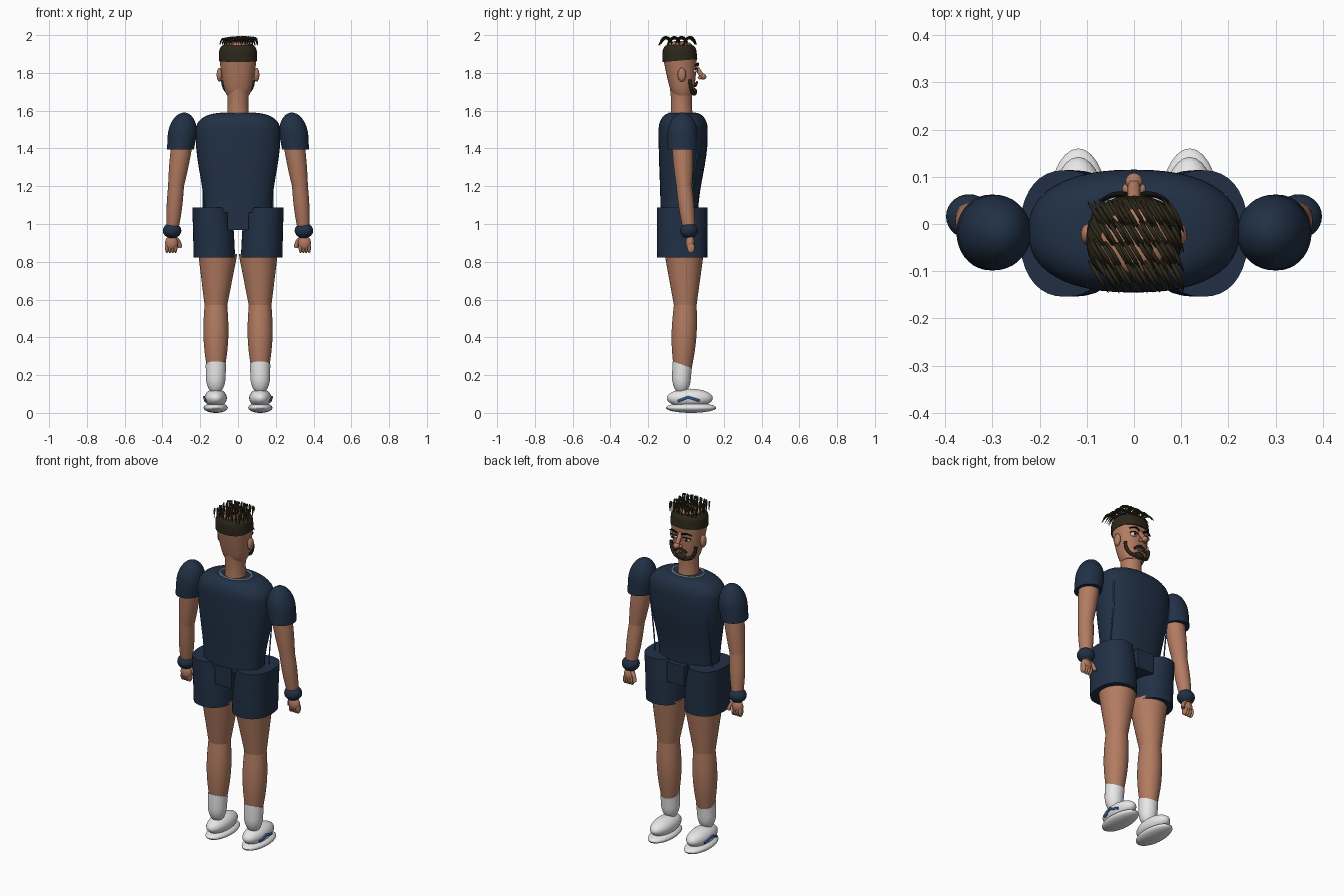
import bpy, bmesh, math, random
from mathutils import Vector

if "Cube" in bpy.data.objects:
    bpy.data.objects.remove(bpy.data.objects["Cube"])
random.seed(4)


def material(name, red, green, blue):
    mat = bpy.data.materials.new(name)
    mat.use_nodes = True
    mat.diffuse_color = (red, green, blue, 1)
    shader = mat.node_tree.nodes["Principled BSDF"]
    shader.inputs["Base Color"].default_value = mat.diffuse_color
    return mat


SKIN = material("skin", .45, .2, .12)
NAVY = material("navy", .015, .03, .06)
HAIR = material("dark_hair", .025, .02, .01)
WHITE = material("white", .8, .8, .8)
BLUE = material("blue", .03, .1, .3)
BLACK = material("black", .006, .005, .005)
IRIS = material("brown_iris", .09, .04, .02)
LIP = material("lip", .3, .1, .08)


def finish(name, bm, mat):
    bmesh.ops.recalc_face_normals(bm, faces=bm.faces)
    mesh = bpy.data.meshes.new(name)
    bm.to_mesh(mesh)
    bm.free()
    mesh.materials.append(mat)
    part = bpy.data.objects.new(name, mesh)
    bpy.context.collection.objects.link(part)
    bpy.ops.object.select_all(action="DESELECT")
    bpy.context.view_layer.objects.active = part
    part.select_set(True)
    bpy.ops.object.shade_smooth_by_angle(angle=math.radians(40))


def signed_power(value, exponent):
    return math.copysign(abs(value) ** exponent, value)


def outline(centre, width, depth, turn, square=1, slope=0):
    """Point on a rounded cross-section; square below one boxes it, slope tilts it along y."""
    dx = width * signed_power(math.cos(turn), square)
    dy = depth * signed_power(math.sin(turn), square)
    return Vector(centre) + Vector((dx, dy, slope * dy))


def loft(name, rings, mat, square=1, sides=36):
    """Skin a stack of (centre, width, depth, slope) rings, closing both ends."""
    bm = bmesh.new()
    loops = []
    for centre, width, depth, *slope in rings:
        points = [outline(centre, width, depth, math.tau * i / sides, square, *slope) for i in range(sides)]
        loops.append([bm.verts.new(p) for p in points])
    for low, high in zip(loops, loops[1:]):
        for i in range(sides):
            bm.faces.new((low[i - 1], low[i], high[i], high[i - 1]))
    bm.faces.new(loops[0])
    bm.faces.new(loops[-1])
    finish(name, bm, mat)


def fractions(steps):
    return [i / steps for i in range(steps + 1)]


def quarter_arc(steps):
    """Cosine and sine pairs climbing a dome, stopping just short of its tip."""
    return [(math.cos(t * 1.45), math.sin(t * 1.45)) for t in fractions(steps)]


def limb(name, start, end, thick, thin, bulge, mat):
    """Tapered limb with a muscle swelling in the middle."""
    rings = []
    for t in fractions(10):
        radius = thick + (thin - thick) * t + bulge * math.sin(math.pi * t)
        rings.append((Vector(start).lerp(Vector(end), t), radius, radius))
    loft(name, rings, mat)


def ball(name, centre, radii, mat):
    bm = bmesh.new()
    bmesh.ops.create_uvsphere(bm, u_segments=28, v_segments=16, radius=1)
    bmesh.ops.scale(bm, vec=radii, verts=bm.verts)
    bmesh.ops.translate(bm, vec=centre, verts=bm.verts)
    finish(name, bm, mat)


def box(name, centre, size, mat):
    bm = bmesh.new()
    bmesh.ops.create_cube(bm, size=1)
    bmesh.ops.scale(bm, vec=size, verts=bm.verts)
    bmesh.ops.translate(bm, vec=centre, verts=bm.verts)
    finish(name, bm, mat)


def tubes(name, paths, radius, mat, taper=lambda t: 1, cyclic=False):
    curve = bpy.data.curves.new(name, "CURVE")
    curve.dimensions = "3D"
    curve.bevel_depth = radius
    curve.bevel_resolution = 1
    curve.use_fill_caps = True
    for path in paths:
        spline = curve.splines.new("POLY")
        spline.points.add(len(path) - 1)
        spline.use_cyclic_u = cyclic
        for i, (point, place) in enumerate(zip(spline.points, path)):
            point.co = (*place, 1)
            point.radius = taper(i / (len(path) - 1))
    curve.materials.append(mat)
    bpy.context.collection.objects.link(bpy.data.objects.new(name, curve))


def arc(start, middle, end):
    """Smooth path that bends towards its middle point."""
    a, b, c = Vector(start), Vector(middle), Vector(end)
    return [a.lerp(b, t).lerp(b.lerp(c, t), t) for t in fractions(6)]


# Shirt: body widening to the chest, then rounded shoulders
body = []
for t in fractions(8):
    swell = t * t * (3 - 2 * t)
    body.append(((0, .02 * swell - .035, 1.06 + .4 * t), .178 + .046 * swell, .1 + .03 * swell))
shoulders = [((0, -.015, 1.5 + .087 * up), .1 + .124 * out, .07 + .06 * out) for out, up in quarter_arc(8)]
loft("shirt", body + shoulders, NAVY, square=.85, sides=48)
neckline = [outline((0, -.02, 1.588), .092, .07, math.tau * t) for t in fractions(40)]
tubes("collar_trim", [neckline], .004, WHITE, cyclic=True)

# Neck, face, cropped hair band and bare crown
limb("neck", (0, -.022, 1.55), (0, -.025, 1.72), .06, .06, -.005, SKIN)
face = []
for t in fractions(10):
    swell = t ** .6
    face.append(((0, -.018 - .013 * t, 1.68 + .19 * t), .058 + .04 * swell, .05 + .038 * swell))
loft("head", face, SKIN, square=.87)
band = [((0, -.032, 1.865), .101, .092, .08)]
band += [((0, -.034, 1.91 + .042 * up), .06 + .04 * out, .05 + .04 * out) for out, up in quarter_arc(6)]
loft("hair_band", band, HAIR, square=.87)
ball("crown", (0, -.035, 1.94), (.075, .07, .03), SKIN)

# Swept spiky strands over the crown
strands = []
for row in range(4):
    for column in range(15):
        x = (column - 8) * .012 + random.uniform(-.003, .003)
        y = .052 - .042 * row + random.uniform(-.005, .005)
        top = 2.035 - 2 * x * x
        strands.append(arc((x, y, 1.95), (x + .02, y - .03, top), (min(x + .042, .106), y - .068, 1.945)))
tubes("hair_strands", strands, .0046, HAIR, taper=lambda t: min(1, .3 + 3 * t, .1 + 3 * (1 - t)))

# Face features on the centre line
tubes("nose_bridge", [arc((0, .045, 1.84), (0, .07, 1.81), (0, .086, 1.78))], .014, SKIN)
ball("nose_tip", (0, .09, 1.78), (.018, .018, .016), SKIN)
tubes("moustache", [arc((-.036, .046, 1.73), (0, .07, 1.77), (.036, .046, 1.73))], .007, HAIR)
ball("lips", (0, .05, 1.734), (.024, .009, .007), LIP)
ball("goatee", (0, .042, 1.7), (.03, .017, .02), HAIR)

# Shorts centre panel
box("shorts_crotch", (0, -.02, 1.025), (.11, .235, .115), NAVY)

for s, side in ((1, "left"), (-1, "right")):
    # Eye, brow, jaw beard and ear
    eye = Vector((s * .042, .047, 1.812))
    ball(side + "_nostril", (s * .015, .074, 1.775), (.01, .012, .009), SKIN)
    ball(side + "_eye", eye, (.021, .013, .012), WHITE)
    ball(side + "_iris", eye + Vector((0, .011, 0)), (.008, .004, .009), IRIS)
    ball(side + "_pupil", eye + Vector((0, .014, 0)), (.004, .002, .004), BLACK)
    tubes(side + "_upper_lash", [arc((s * .02, .057, 1.82), (s * .045, .065, 1.83), (s * .066, .048, 1.817))],
          .003, BLACK)
    tubes(side + "_eyebrow", [arc((s * .016, .062, 1.84), (s * .045, .07, 1.86), (s * .072, .048, 1.84))],
          .006, BLACK, taper=lambda t: 1 - t / 2)
    tubes(side + "_jaw_beard", [arc((s * .08, .022, 1.765), (s * .08, .025, 1.69), (s * .015, .046, 1.69))],
          .01, HAIR)
    ball(side + "_ear", (s * .098, -.022, 1.79), (.015, .022, .036), SKIN)

    # Thin piping down the shirt, hanging clear of the waist
    piping = []
    for centre, width, depth in body:
        edge = outline(centre, width, depth, .57, .85)
        piping.append((s * max(edge.x, .185), edge.y, edge.z))
    tubes(side + "_side_piping", [piping], .004, BLUE)

    # Domed sleeve over the arm
    hem = [((s * .305, -.018, 1.395), .071, .08)]
    dome = [((s * (.295 - .01 * up), -.018, 1.47 + .12 * up), .077 * out, .08 * out) for out, up in quarter_arc(8)]
    loft(side + "_sleeve", hem + dome, NAVY)
    elbow = (s * .328, -.01, 1.2)
    limb(side + "_upper_arm", (s * .3, -.018, 1.4), elbow, .056, .042, .002, SKIN)
    limb(side + "_forearm", elbow, (s * .35, .02, .93), .042, .026, .006, SKIN)
    ball(side + "_wristband", (s * .349, .016, .965), (.049, .047, .041), NAVY)

    # Hand with curled fingers
    ball(side + "_palm", (s * .352, .022, .9), (.034, .024, .04), SKIN)
    for finger in range(4):
        x = .331 + .015 * finger
        ball(f"{side}_finger_{finger}", (s * x, .026, .874), (.01, .02, .028), SKIN)
    tubes(side + "_thumb", [arc((s * .335, .026, .925), (s * .31, .036, .91), (s * .307, .04, .875))], .012, SKIN)

    # Shorts leg, thigh and calf
    loft(side + "_shorts_leg", [((s * .125, -.02, .823), .11, .133), ((s * .13, -.02, .96), .108, .134),
                                ((s * .145, -.02, 1.088), .097, .134)], NAVY, square=.87)
    knee = (s * .117, -.004, .57)
    limb(side + "_thigh", (s * .107, -.01, .84), knee, .103, .06, 0, SKIN)
    limb(side + "_calf", knee, (s * .117, -.018, .22), .06, .045, .013, SKIN)

    # Sock with a slanted cuff
    sock = [((s * .118, -.024, .19 - .09 * down), .052 * out, .05 * out) for out, down in quarter_arc(6)]
    cuff = ((s * .117, -.02, .255), .054, .051, -.35)
    loft(side + "_sock", sock[::-1] + [cuff], WHITE)

    # Shoe with a bent side stripe
    ball(side + "_shoe_upper", (s * .118, .02, .078), (.059, .122, .05), WHITE)
    ball(side + "_shoe_sole", (s * .118, .027, .027), (.064, .133, .027), WHITE)
    stripe = [(s * .17, -.042, .062), (s * .178, .01, .083), (s * .168, .072, .064)]
    tubes(side + "_shoe_stripe", [stripe], .008, BLUE)
